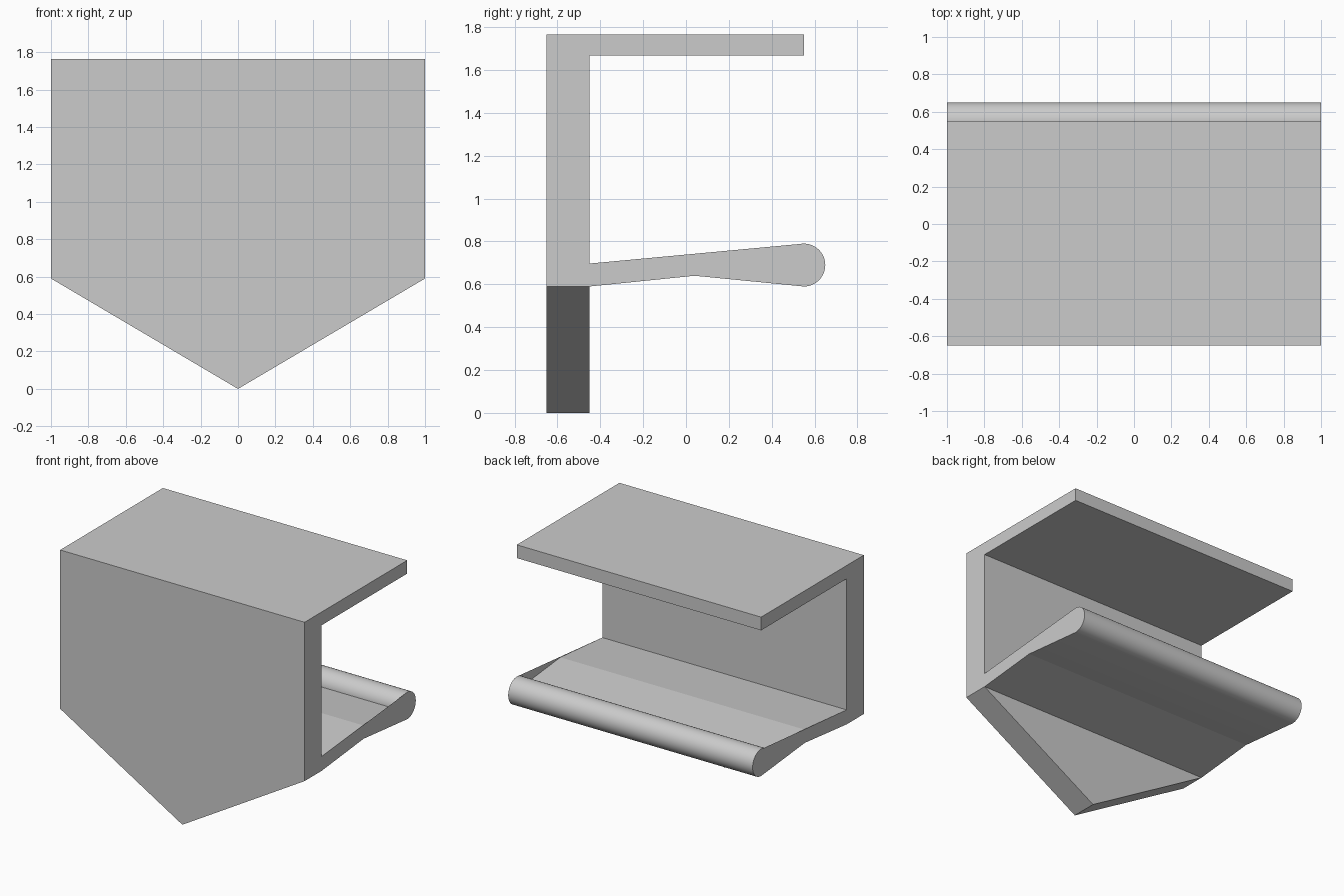
import bpy
import bmesh
from math import cos, sin, radians

cube = bpy.data.objects.get("Cube")
if cube:
    bpy.data.objects.remove(cube, do_unlink=True)

# One plain grey for the whole part
grey = bpy.data.materials.new("light_grey")
grey.use_nodes = True
colour = (0.6, 0.6, 0.6, 1)
grey.diffuse_color = colour
grey.node_tree.nodes["Principled BSDF"].inputs["Base Color"].default_value = colour

FRONT, BACK, LOW, TOP = -0.65, -0.45, 0.59, 1.765
BEAD_Y, BEAD_Z, BEAD_R, STEPS = 0.55, 0.69, 0.1, 36

# Side profile (y, z): plate, bent arm, round bead, arm top, upper flange
profile = [(FRONT, LOW), (BACK, LOW), (0.04, 0.64)]
for i in range(STEPS + 1):
    a = radians(-90 + 270 * i / STEPS)
    profile.append((BEAD_Y + BEAD_R * cos(a), BEAD_Z + BEAD_R * sin(a)))
profile += [(0.452, 0.697), (0.04, 0.738), (BACK, 0.697),
            (BACK, 1.667), (BEAD_Y, 1.667), (BEAD_Y, TOP), (FRONT, TOP)]

# Extrude the profile across the width
bm = bmesh.new()
right = [bm.verts.new((-1, y, z)) for y, z in profile]
left = [bm.verts.new((1, y, z)) for y, z in profile]
bm.faces.new(right)
bm.faces.new(left[::-1])
count = len(profile)
for i in range(1, count):
    j = (i + 1) % count
    bm.faces.new((right[i], left[i], left[j], right[j]))

# Pointed lower end of the plate
tip_front = bm.verts.new((0, FRONT, 0))
tip_back = bm.verts.new((0, BACK, 0))
for side in (right, left):
    bm.faces.new((side[0], side[1], tip_back, tip_front))
bm.faces.new((right[0], left[0], tip_front))
bm.faces.new((right[1], left[1], tip_back))

# Merge the coplanar front faces into one pentagon
bmesh.ops.recalc_face_normals(bm, faces=bm.faces)
seam = bm.edges.get((right[0], left[0]))
bmesh.ops.dissolve_edges(bm, edges=[seam], use_verts=False)

mesh = bpy.data.meshes.new("clip_bracket")
bm.to_mesh(mesh)
bm.free()
mesh.materials.append(grey)
bracket = bpy.data.objects.new("clip_bracket", mesh)
bpy.context.collection.objects.link(bracket)

# Smooth bead, crisp bends
bpy.ops.object.select_all(action="DESELECT")
bracket.select_set(True)
bpy.context.view_layer.objects.active = bracket
bpy.ops.object.shade_smooth_by_angle(angle=radians(10))
